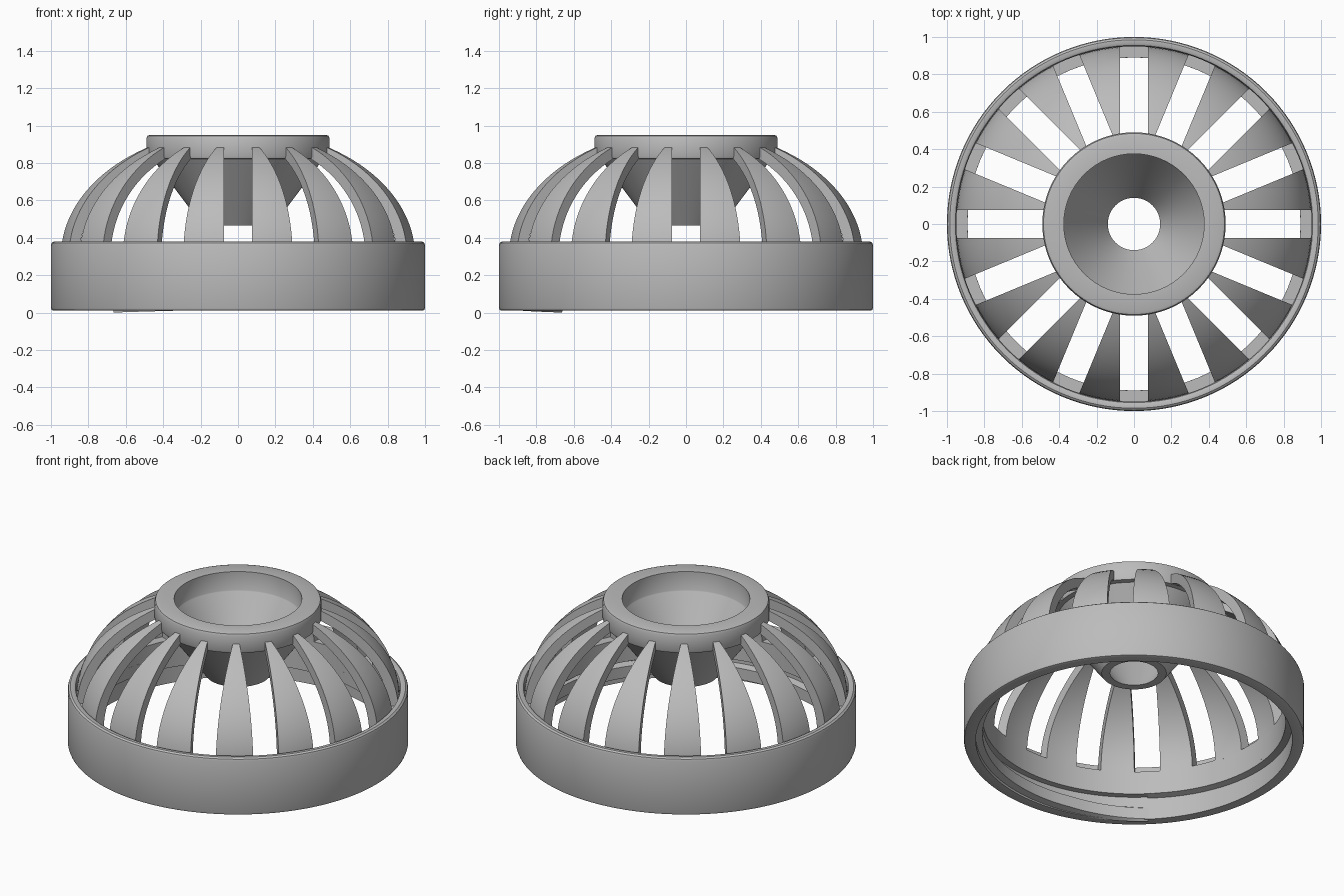
import bpy, bmesh, math
from math import sin, cos, pi, asin, sqrt

cube = bpy.data.objects.get("Cube")
if cube:
    bpy.data.objects.remove(cube, do_unlink=True)

grey = bpy.data.materials.new("plain grey")
grey.use_nodes = True
colour = (0.5, 0.5, 0.5, 1)
grey.diffuse_color = colour
grey.node_tree.nodes["Principled BSDF"].inputs["Base Color"].default_value = colour


def finish(name, bm):
    bmesh.ops.recalc_face_normals(bm, faces=bm.faces)
    mesh = bpy.data.meshes.new(name)
    bm.to_mesh(mesh)
    bm.free()
    mesh.materials.append(grey)
    ob = bpy.data.objects.new(name, mesh)
    bpy.context.collection.objects.link(ob)
    bpy.ops.object.select_all(action="DESELECT")
    ob.select_set(True)
    bpy.context.view_layer.objects.active = ob
    bpy.ops.object.shade_smooth_by_angle(angle=math.radians(32))
    return ob


def sweep(name, sections, closed):
    """Join a row of equal closed cross-sections into a solid."""
    bm = bmesh.new()
    rows = [[bm.verts.new(p) for p in s] for s in sections]
    n = len(rows[0])
    pairs = list(zip(rows, rows[1:]))
    if closed:
        pairs.append((rows[-1], rows[0]))
    else:
        bm.faces.new(rows[0])
        bm.faces.new(rows[-1])
    for a, b in pairs:
        for i in range(n):
            j = (i + 1) % n
            bm.faces.new((a[i], a[j], b[j], b[i]))
    return finish(name, bm)


def polar(r, a, z):
    return (r * cos(a), r * sin(a), z)


def lathe(name, profile, steps=128):
    return sweep(name, [[polar(r, 2 * pi * k / steps, z) for r, z in profile]
                        for k in range(steps)], True)


# Base band: rounded rim, seat for the ribs and a wider bore at the bottom
lathe("base_band", [
    (0.93, 0.01), (0.985, 0.01), (0.996, 0.014), (1.0, 0.025),
    (1.0, 0.36), (0.996, 0.372), (0.985, 0.38), (0.965, 0.38),
    (0.955, 0.375), (0.95, 0.36), (0.95, 0.31), (0.89, 0.31),
    (0.89, 0.16), (0.93, 0.16)])

# Top collar with the funnel hanging below it
lathe("collar_funnel", [
    (0.375, 0.95), (0.47, 0.95), (0.484, 0.945), (0.49, 0.93),
    (0.49, 0.835), (0.485, 0.823), (0.47, 0.82), (0.455, 0.82),
    (0.19, 0.465), (0.14, 0.465), (0.372, 0.825), (0.375, 0.83)])

# Single-turn thread inside the bottom bore
STEPS = 96
thread = []
for k in range(STEPS + 1):
    t = k / STEPS
    a = -0.75 * pi + 2 * pi * t
    z = 0.15 * t
    inner = 0.93 - 0.04 * min(1, t * 12)
    thread.append([polar(0.94, a, z), polar(inner, a, z + 0.012),
                   polar(inner, a, z + 0.085), polar(0.94, a, z + 0.1)])
sweep("thread", thread, False)

# Curved ribs with straight, parallel-sided slots between them
RIBS, HALF_SLOT, CENTRE_Z, ROWS, COLS = 16, 0.076, 0.30, 20, 6


def rib(name, mid):
    def arc(a, b, z_extra, t):
        angle = t * math.acos(0.45 / a)
        return a * cos(angle), CENTRE_Z + b * sin(angle)

    sections = []
    for k in range(ROWS + 1):
        section = []
        for a, b, order in ((0.95, 0.68, 1), (0.89, 0.62, -1)):
            r, z = arc(a, b, 0, k / ROWS)
            half = pi / RIBS - asin(HALF_SLOT / r)
            section += [polar(r, mid + order * half * (2 * c / COLS - 1), z)
                        for c in range(COLS + 1)]
        sections.append(section)
    sweep(name, sections, False)


for k in range(RIBS):
    rib(f"rib_{k + 1}", 2 * pi * (k + 0.5) / RIBS)
